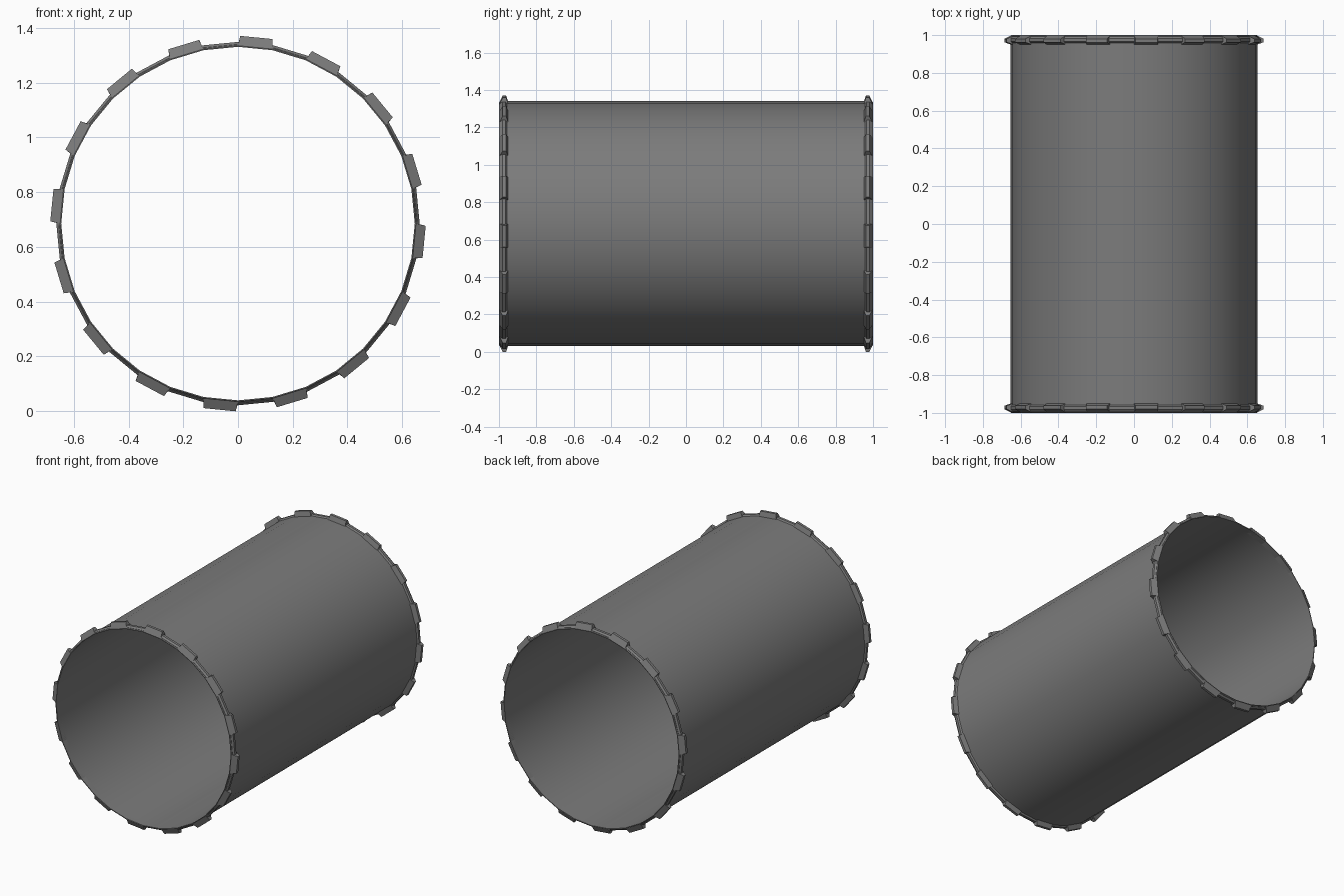
import bpy, bmesh
from math import sin, cos, radians

cube = bpy.data.objects.get("Cube")
if cube:
    bpy.data.objects.remove(cube)

SIDES = 32
STEP = 360 / SIDES
CENTRE_Z = 0.685

steel = bpy.data.materials.new("dark_grey_metal")
steel.use_nodes = True
GREY = (0.2, 0.2, 0.2, 1)
steel.diffuse_color = GREY
steel.node_tree.nodes["Principled BSDF"].inputs["Base Color"].default_value = GREY


def point(radius, angle, y):
    """Position around the pipe axis, angle in degrees clockwise from the top."""
    a = radians(angle)
    return radius * sin(a), y, CENTRE_Z + radius * cos(a)


def finish(name, bm, smooth=False, mirror=False):
    bmesh.ops.recalc_face_normals(bm, faces=bm.faces)
    mesh = bpy.data.meshes.new(name)
    bm.to_mesh(mesh)
    bm.free()
    mesh.materials.append(steel)
    obj = bpy.data.objects.new(name, mesh)
    bpy.context.collection.objects.link(obj)
    if mirror:
        mod = obj.modifiers.new("other_end", "MIRROR")
        mod.use_axis = (False, True, False)
        mod.use_mirror_merge = False
    if smooth:
        bpy.ops.object.select_all(action="DESELECT")
        obj.select_set(True)
        bpy.context.view_layer.objects.active = obj
        bpy.ops.object.shade_smooth_by_angle(angle=radians(30))
    return obj


def lathe(bm, profile):
    """Sweep a closed (y, radius) profile all the way round the axis."""
    loops = [[bm.verts.new(point(r, i * STEP, y)) for y, r in profile]
             for i in range(SIDES)]
    n = len(profile)
    for i in range(SIDES):
        a, b = loops[i], loops[(i + 1) % SIDES]
        for j in range(n):
            k = (j + 1) % n
            bm.faces.new((a[j], a[k], b[k], b[j]))


def tooth(bm, start, profile):
    """One raised block, its sides tapering in towards the top."""
    ends = []
    for angle, lean in ((start, 1), (start + STEP, -1)):
        ends.append([bm.verts.new(point(r, angle + lean * taper, y))
                     for y, r, taper in profile])
    a, b = ends
    n = len(profile)
    for j in range(n):
        k = (j + 1) % n
        bm.faces.new((a[j], a[k], b[k], b[j]))
    bm.faces.new(a)
    bm.faces.new(b)


# Thin open pipe
bm = bmesh.new()
lathe(bm, [(-0.995, 0.655), (0.995, 0.655), (0.995, 0.646), (-0.995, 0.646)])
finish("pipe_wall", bm, smooth=True)

# Bevelled collar at each end
bm = bmesh.new()
lathe(bm, [(-1, 0.646), (-1, 0.650), (-0.982, 0.664),
           (-0.965, 0.664), (-0.957, 0.654), (-0.957, 0.646)])
finish("end_collar", bm, mirror=True)

# Alternating teeth around each collar
bm = bmesh.new()
for i in range(0, SIDES, 2):
    tooth(bm, i * STEP, [(-0.998, 0.650, 0), (-0.98, 0.686, 0.7),
                         (-0.962, 0.686, 0.7), (-0.951, 0.654, 0)])
finish("collar_teeth", bm, mirror=True)
